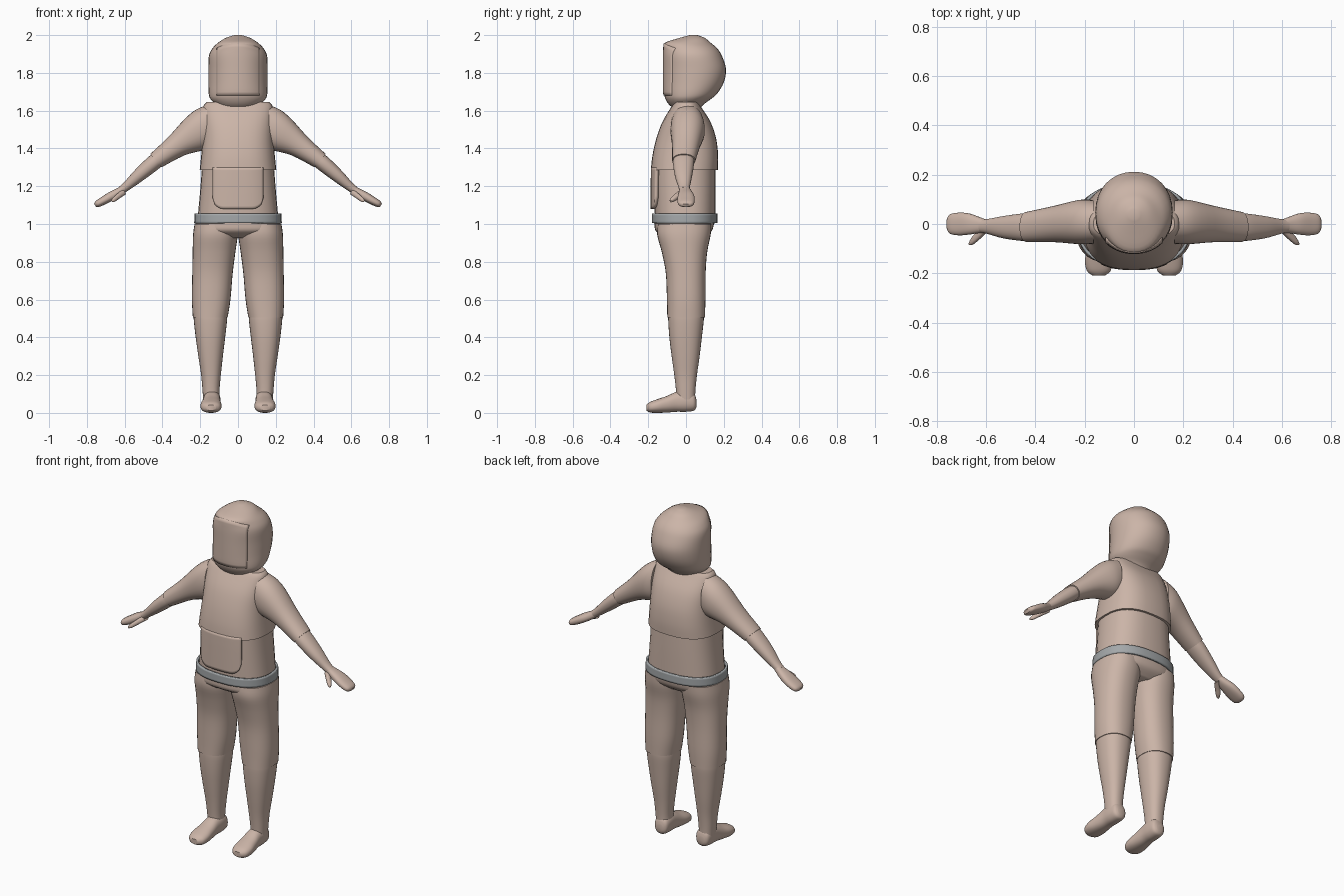
import bpy, bmesh, math

if "Cube" in bpy.data.objects:
    bpy.data.objects.remove(bpy.data.objects["Cube"])

def material(name, rgb):
    m = bpy.data.materials.new(name)
    m.diffuse_color = (*rgb, 1)
    m.use_nodes = True
    m.node_tree.nodes["Principled BSDF"].inputs["Base Color"].default_value = m.diffuse_color
    return m

SKIN = material("pale tan", (0.60, 0.46, 0.39))
GREY = material("belt grey", (0.37, 0.39, 0.40))
SIDES = 32

def spow(v, e):
    return math.copysign(abs(v) ** e, v)

def dense(rows, steps=4):
    """Smooth in-between rows through the given ones (Catmull-Rom)."""
    out = []
    for i in range(len(rows) - 1):
        p0, p1, p2, p3 = (rows[max(i - 1, 0)], rows[i], rows[i + 1],
                          rows[min(i + 2, len(rows) - 1)])
        for s in range(steps):
            t = s / steps
            out.append(tuple(
                0.5 * (2 * b + (c - a) * t + (2 * a - 5 * b + 4 * c - d) * t ** 2
                       + (3 * b - a - 3 * c + d) * t ** 3)
                for a, b, c, d in zip(p0, p1, p2, p3)))
    return out + [tuple(rows[-1])]

# Cross-section kinds: level slice, slice across a sloping arm, slice across a foot
def level(row, c, s):
    z, xc, rx, yf, yb = row
    return (xc + rx * c, (yf + yb) / 2 + (yb - yf) / 2 * s, z)

def across_arm(row, c, s):
    x, y, z, hy, ht, tilt = row
    a = math.radians(tilt)
    return (x + ht * s * math.sin(a), y + hy * c, z + ht * s * math.cos(a))

def across_foot(row, c, s):
    y, xc, rx, z0, z1 = row
    return (xc + rx * c, y, (z0 + z1) / 2 + (z1 - z0) / 2 * s)

def finish(name, bm, mat, mirror=False, thick=0):
    me = bpy.data.meshes.new(name)
    bm.to_mesh(me)
    bm.free()
    me.materials.append(mat)
    ob = bpy.data.objects.new(name, me)
    bpy.context.collection.objects.link(ob)
    if thick:
        mod = ob.modifiers.new("thickness", 'SOLIDIFY')
        mod.thickness, mod.offset = thick, -1
    if mirror:
        mod = ob.modifiers.new("mirror", 'MIRROR')
        mod.use_mirror_merge = False
    return ob

def loft(name, rows, kind=level, n=2.3, mat=SKIN, mirror=False, caps=True, thick=0):
    bm = bmesh.new()
    rings = []
    for row in dense(rows):
        ring = []
        for k in range(SIDES):
            a = 2 * math.pi * k / SIDES
            ring.append(bm.verts.new(kind(row, spow(math.cos(a), 2 / n),
                                          spow(math.sin(a), 2 / n))))
        rings.append(ring)
    for r, q in zip(rings, rings[1:]):
        for k in range(SIDES):
            j = (k + 1) % SIDES
            bm.faces.new((r[k], r[j], q[j], q[k]))
    if caps:
        bm.faces.new(rings[0])
        bm.faces.new(rings[-1])
    bmesh.ops.recalc_face_normals(bm, faces=bm.faces)
    return finish(name, bm, mat, mirror, thick)

def front_plate(name, rows, n, width, low, high, push, thick, nx=24, nz=14):
    """Plate lying on the front of a lofted body."""
    table = sorted(dense(rows))
    bm = bmesh.new()
    grid = []
    for i in range(nx + 1):
        x = width * (2 * i / nx - 1)
        col = []
        for j in range(nz + 1):
            z = low(abs(x)) + (high(abs(x)) - low(abs(x))) * j / nz
            k = 0
            while k < len(table) - 2 and table[k + 1][0] < z:
                k += 1
            a, b = table[k], table[k + 1]
            t = min(1, max(0, (z - a[0]) / (b[0] - a[0])))
            rx, yf, yb = (a[m] + (b[m] - a[m]) * t for m in (2, 3, 4))
            u = min(abs(x) / rx, 0.97)
            y = (yf + yb) / 2 - (yb - yf) / 2 * (1 - u ** n) ** (1 / n)
            col.append(bm.verts.new((x, y - push, z)))
        grid.append(col)
    for p, q in zip(grid, grid[1:]):
        for j in range(nz):
            bm.faces.new((p[j], q[j], q[j + 1], p[j + 1]))
    return finish(name, bm, SKIN, thick=thick)

# Hooded helmet and its visor (z, x centre, half width, front y, back y)
helmet = [(1.60, 0, .09, -.05, .07), (1.63, 0, .115, -.088, .09),
          (1.66, 0, .145, -.108, .13), (1.69, 0, .155, -.116, .165),
          (1.75, 0, .157, -.117, .20), (1.82, 0, .157, -.117, .212),
          (1.89, 0, .154, -.117, .19), (1.93, 0, .135, -.115, .165),
          (1.96, 0, .105, -.11, .13), (1.985, 0, .065, -.035, .10),
          (2.0, 0, .02, .02, .06)]
loft("helmet", helmet, n=2.1)
front_plate("visor", helmet, 2.1, .115, lambda x: 1.68,
            lambda x: 1.957 - .025 * (x / .115) ** 2, .005, .012)

# Jacket with front flap, and lower torso
jacket = [(1.645, 0, .165, -.06, .065), (1.62, 0, .184, -.078, .08),
          (1.54, 0, .187, -.125, .13), (1.45, 0, .188, -.158, .16),
          (1.36, 0, .195, -.178, .17), (1.285, 0, .203, -.186, .168)]
loft("jacket", jacket, n=2.6)
front_plate("jacket_flap", jacket + [(1.05, 0, .212, -.187, .165)], 2.6, .135,
            lambda x: 1.08 + .06 * (1 - math.sqrt(max(0, 1 - max(0, (x - .075) / .06) ** 2))),
            lambda x: 1.30, 0, .018)
loft("lower_torso", [(1.31, 0, .19, -.168, .155), (1.18, 0, .20, -.168, .156),
                     (1.04, 0, .213, -.165, .155)], n=2.5)

# Belt ring
loft("belt", [(1.004, 0, .232, -.181, .166), (1.055, 0, .230, -.181, .166)],
     n=2.4, mat=GREY, caps=False, thick=.012)

# Hips and legs
loft("hips", [(1.05, 0, .212, -.165, .154), (1.0, 0, .224, -.166, .148),
              (.96, 0, .222, -.158, .134), (.925, 0, .15, -.10, .09)], n=2.5)
loft("thighs", [(1.0, .118, .112, -.15, .135), (.94, .12, .118, -.152, .13),
                (.85, .127, .113, -.128, .112), (.74, .135, .107, -.107, .104),
                (.60, .142, .102, -.101, .103), (.505, .147, .092, -.099, .10)],
     mirror=True)
loft("shins", [(.53, .147, .088, -.093, .094), (.49, .146, .088, -.094, .094),
               (.40, .146, .078, -.088, .084), (.30, .145, .065, -.076, .072),
               (.20, .143, .052, -.062, .058), (.12, .143, .045, -.053, .05),
               (.07, .141, .043, -.05, .048)], mirror=True)

# Feet (y, x centre, half width, bottom z, top z)
loft("feet", [(.055, .137, .02, .03, .07), (.042, .137, .04, .012, .105),
              (0, .138, .046, .006, .12), (-.05, .139, .046, .006, .112),
              (-.10, .141, .051, .002, .09), (-.15, .143, .056, 0, .073),
              (-.19, .143, .048, .002, .058), (-.21, .143, .024, .012, .042)],
     kind=across_foot, mirror=True)

# Arms (x, y, z, half depth, half thickness, tilt)
loft("upper_arms", [(.165, .008, 1.512, .088, .118, 0), (.22, .008, 1.488, .09, .104, 15),
                    (.32, 0, 1.418, .074, .066, 35), (.435, -.012, 1.335, .061, .046, 40)],
     kind=across_arm, n=2.2, mirror=True)
loft("forearms", [(.42, -.012, 1.346, .055, .041, 40), (.46, -.013, 1.313, .055, .041, 40),
                  (.53, -.013, 1.253, .045, .034, 40), (.59, -.01, 1.2, .031, .024, 38),
                  (.62, -.008, 1.178, .027, .021, 32)],
     kind=across_arm, n=2.2, mirror=True)
loft("hands", [(.60, -.009, 1.19, .026, .02, 35), (.63, -.004, 1.17, .033, .022, 30),
               (.67, 0, 1.148, .043, .024, 28), (.71, 0, 1.125, .046, .022, 28),
               (.745, 0, 1.106, .04, .018, 28), (.757, 0, 1.099, .022, .009, 28)],
     kind=across_arm, n=2.4, mirror=True)
loft("thumbs", [(.60, -.015, 1.172, .02, .016, 30), (.63, -.045, 1.15, .019, .014, 30),
                (.655, -.068, 1.13, .016, .012, 30), (.668, -.08, 1.12, .006, .006, 30)],
     kind=across_arm, mirror=True)

# Smooth shading with sharp rims
for ob in bpy.data.objects:
    ob.select_set(True)
    bpy.context.view_layer.objects.active = ob
bpy.ops.object.shade_smooth_by_angle(angle=math.radians(40))
